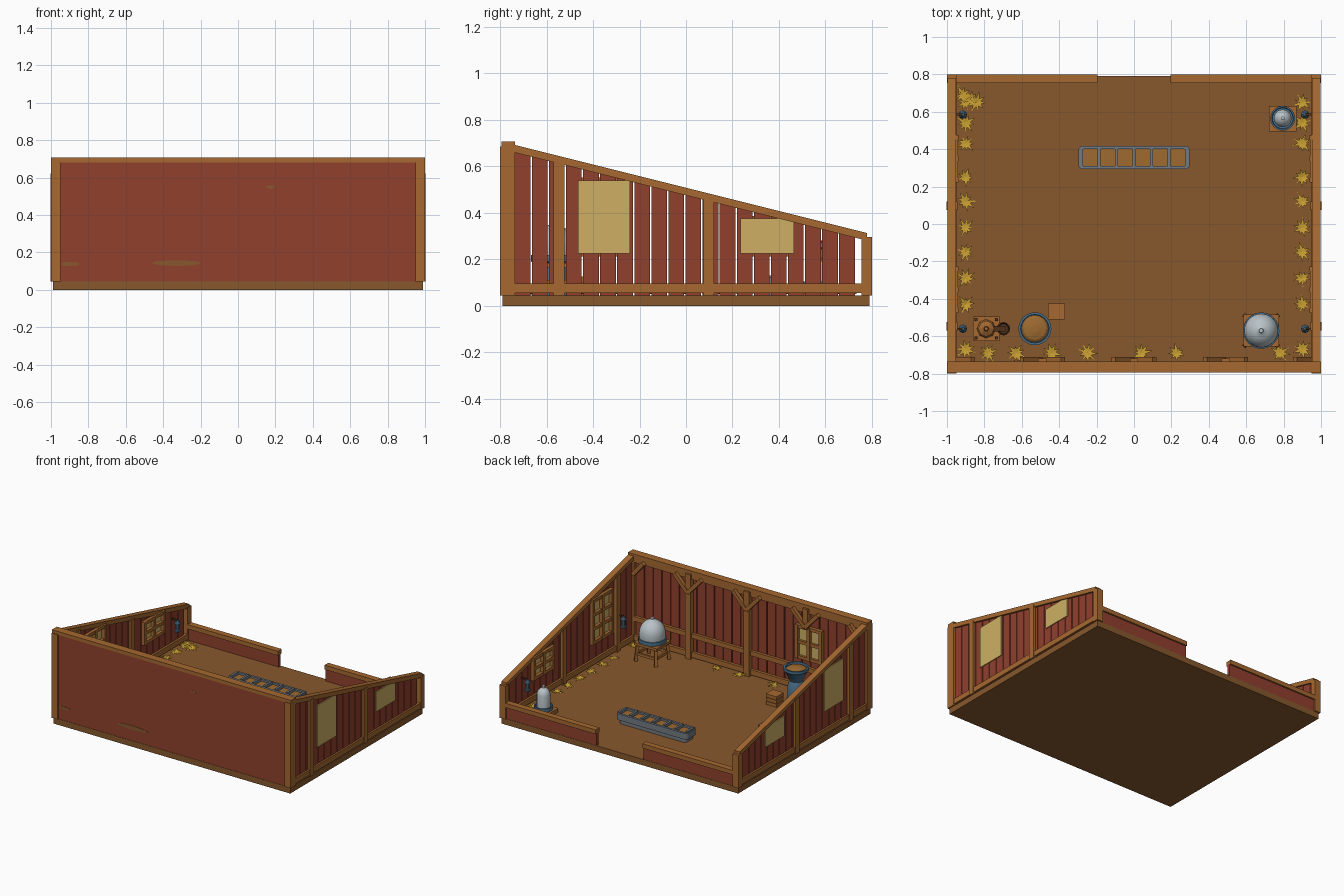
import bpy, bmesh, math, random
from mathutils import Vector, Matrix

random.seed(4)
if "Cube" in bpy.data.objects:
    bpy.data.objects.remove(bpy.data.objects["Cube"])

COLOURS = {  # sRGB values
    "barn_red": (0.57, 0.25, 0.18), "timber": (0.65, 0.41, 0.19),
    "earth_floor": (0.53, 0.345, 0.175), "window_glow": (0.81, 0.69, 0.39),
    "galvanised": (0.72, 0.76, 0.78), "blue_metal": (0.30, 0.45, 0.55),
    "straw": (0.80, 0.63, 0.20), "dark_brown": (0.33, 0.20, 0.11),
    "feed": (0.62, 0.42, 0.19), "trough_grey": (0.45, 0.48, 0.51)}


def make_material(name, srgb):
    m = bpy.data.materials.new(name)
    m.use_nodes = True
    col = [((c + 0.055) / 1.055) ** 2.4 for c in srgb] + [1]
    m.diffuse_color = col
    m.node_tree.nodes["Principled BSDF"].inputs["Base Color"].default_value = col
    return m


MATS = {n: make_material(n, c) for n, c in COLOURS.items()}
PARTS = {}


def mesh(name, mat):
    return PARTS.setdefault((name, mat), bmesh.new())


def prism(name, mat, pts, axis, lo, hi):
    """Extrude a 2D outline along an axis."""
    bm = mesh(name, mat)
    place = {"x": lambda p, a: (a, p[0], p[1]), "y": lambda p, a: (p[0], a, p[1]),
             "z": lambda p, a: (p[0], p[1], a)}[axis]
    ends = [[bm.verts.new(place(p, a)) for p in pts] for a in (lo, hi)]
    bm.faces.new(ends[0][::-1])
    bm.faces.new(ends[1])
    for i in range(len(pts)):
        j = (i + 1) % len(pts)
        bm.faces.new((ends[0][i], ends[0][j], ends[1][j], ends[1][i]))


def box(name, mat, x0, x1, y0, y1, z0, z1):
    prism(name, mat, [(x0, y0), (x1, y0), (x1, y1), (x0, y1)], "z", z0, z1)


def lathe(name, mat, x, y, profile, sides=24):
    """Revolve (radius, height) points about a vertical axis."""
    bm = mesh(name, mat)
    rings = [[bm.verts.new((x + r * math.cos(math.tau * i / sides),
                            y + r * math.sin(math.tau * i / sides), z))
              for i in range(sides)] for r, z in profile]
    bm.faces.new(rings[0][::-1])
    bm.faces.new(rings[-1])
    for a, b in zip(rings, rings[1:]):
        for i in range(sides):
            j = (i + 1) % sides
            bm.faces.new((a[i], a[j], b[j], b[i]))


def bar(name, mat, p, q, w, d):
    """Square timber running between two points."""
    p, q = Vector(p), Vector(q)
    rot = (q - p).to_track_quat("Z", "Y").to_matrix().to_4x4()
    size = Matrix.Diagonal((w, d, (q - p).length, 1))
    bmesh.ops.create_cube(mesh(name, mat), size=1,
                          matrix=Matrix.Translation((p + q) / 2) @ rot @ size)


def roof(y):  # underside of the sloping side beam
    return 0.475 - 0.25 * y


# Floor slab
FLOOR = 0.045
box("floor_slab", "earth_floor", -0.99, 0.99, -0.79, 0.79, 0, FLOOR)

# Side walls
WINDOWS = [(-0.465, -0.24, 0.225, 0.54), (0.235, 0.465, 0.225, 0.375)]
PITCH, GAP = 0.0735, 0.003
for s, side in ((1, "left"), (-1, "right")):
    def sbox(part, mat, x0, x1, *rest):
        box(f"{side}_{part}", mat, *sorted((s * x0, s * x1)), *rest)

    # Planks, split around the window openings
    seams = [-0.74 + PITCH * k for k in range(21)]
    edges = sorted(seams + [w for win in WINDOWS for w in win[:2]])
    for a, b in zip(edges, edges[1:]):
        y0 = a + (GAP if a in seams else 0)
        y1 = b - (GAP if b in seams else 0)
        if y1 - y0 < 0.002:
            continue
        spans = [(FLOOR, None)]
        for w in WINDOWS:
            if w[0] <= (a + b) / 2 <= w[1]:
                spans = [(FLOOR, w[2]), (w[3], None)]
        for lo, hi in spans:
            t0, t1 = (hi, hi) if hi else (roof(y0) + 0.01, roof(y1) + 0.01)
            if t0 > lo and t1 > lo:
                prism(f"{side}_planks", "barn_red", [(y0, lo), (y1, lo), (y1, t1), (y0, t0)],
                      "x", s * 0.965, s * 0.983)
    # Sloping top beam, corner posts, studs and rails
    prism(f"{side}_top_beam", "timber",
          [(y, roof(y) + h) for y, h in ((-0.74, 0), (0.78, 0), (0.78, 0.033), (-0.74, 0.033))],
          "x", s * 0.953, s * 0.998)
    sbox("front_post", "timber", 0.95, 1.0, -0.80, -0.735, FLOOR, 0.685)
    sbox("back_post", "timber", 0.95, 1.0, 0.755, 0.80, FLOOR, 0.295)
    for y in (-0.547, 0.098):
        sbox("studs", "timber", 0.945, 1.002, y - 0.023, y + 0.023, FLOOR, roof(y) + 0.01)
    sbox("lower_rail", "timber", 0.95, 0.996, -0.735, 0.755, 0.055, 0.095)
    # Windows with an inner frame and glazing bars
    for y0, y1, z0, z1 in WINDOWS:
        sbox("window_panes", "window_glow", 0.963, 0.99, y0, y1, z0, z1)
        e = 0.012
        for y in (y0, (y0 + y1) / 2, y1):
            sbox("window_frames", "timber", 0.937, 0.963, y - e, y + e, z0 - e, z1 + e)
        rows = 3 if z1 > 0.5 else 2
        for k in range(rows + 1):
            z = z0 + (z1 - z0) * k / rows
            sbox("window_frames", "timber", 0.94, 0.963, y0, y1, z - e, z + e)
    # Wall lanterns
    for y, z in ((0.585, 0.19), (-0.56, 0.23)):
        x = s * 0.915
        lathe("lanterns", "blue_metal", x, y,
              [(0.02, z), (0.02, z + 0.012), (0.013, z + 0.015), (0.013, z + 0.055),
               (0.023, z + 0.06), (0.008, z + 0.085)], 8)
        bar("lantern_brackets", "dark_brown", (x, y, z + 0.085), (s * 0.965, y, z + 0.085), 0.01, 0.01)

# Front wall: solid outer panel with planks and framing inside
box("front_panel", "barn_red", -0.96, 0.96, -0.788, -0.772, FLOOR, 0.69)
for k in range(26):
    x = -0.95 + 0.0731 * k
    box("front_inner_planks", "barn_red", x + GAP, x + 0.0731 - GAP, -0.772, -0.758, FLOOR, 0.68)
box("front_top_beam", "timber", -1, 1, -0.795, -0.735, 0.682, 0.708)
box("front_rails", "timber", -0.95, 0.95, -0.76, -0.737, 0.20, 0.235)
box("front_rails", "timber", -0.95, 0.95, -0.76, -0.737, 0.055, 0.095)
box("front_rails", "timber", -0.95, 0.95, -0.76, -0.737, 0.645, 0.684)
for x, foot in ((-0.49, 0.53), (0, FLOOR), (0.49, FLOOR)):
    box("front_studs", "timber", x - 0.022, x + 0.022, -0.76, -0.72, foot, 0.684)
    for d in (-1, 1):
        bar("front_braces", "timber", (x, -0.725, 0.545), (x + d * 0.11, -0.725, 0.665), 0.03, 0.028)
for d in (-1, 1):
    bar("front_braces", "timber", (d * 0.95, -0.725, 0.56), (d * 0.86, -0.725, 0.665), 0.03, 0.028)
# Interior window in the front wall
box("front_window_pane", "window_glow", -0.61, -0.41, -0.758, -0.75, 0.30, 0.53)
for k in range(3):
    x, z = -0.61 + 0.1 * k, 0.30 + 0.115 * k
    box("front_window_frame", "timber", x - 0.012, x + 0.012, -0.758, -0.73, 0.288, 0.542)
    box("front_window_frame", "timber", -0.61, -0.41, -0.758, -0.733, z - 0.012, z + 0.012)
# Dull patches on the outer panel
for x, z, w, h in ((-0.33, 0.143, 0.13, 0.015), (-0.9, 0.138, 0.05, 0.012), (0.175, 0.55, 0.025, 0.008)):
    prism("wall_patches", "earth_floor", [(x + w * math.cos(math.tau * i / 14), z + h * math.sin(math.tau * i / 14))
                                          for i in range(14)], "y", -0.79, -0.786)

# Low back wall with a doorway gap
for x0, x1 in ((-0.96, -0.195), (0.195, 0.96)):
    box("back_panel", "barn_red", x0, x1, 0.765, 0.788, FLOOR, 0.14)
    box("back_cap_rail", "timber", x0, x1, 0.755, 0.80, 0.135, 0.168)


# Feed trough with rounded rim
def capsule(hx, hy, r):
    return [(sx * (hx - r) + r * math.cos(a), 0.355 + sy * (hy - r) + r * math.sin(a))
            for sx, sy, q in ((1, 1, 0), (-1, 1, 1), (-1, -1, 2), (1, -1, 3))
            for a in [math.pi / 2 * (q + k / 4) for k in range(5)]]


prism("trough_base", "trough_grey", capsule(0.28, 0.05, 0.02), "z", FLOOR, 0.09)
prism("trough_feed", "feed", capsule(0.28, 0.045, 0.01), "z", 0.09, 0.108)
outer, inner = capsule(0.298, 0.062, 0.025), capsule(0.28, 0.045, 0.012)
for i in range(len(outer)):
    j = (i + 1) % len(outer)
    prism("trough_rim", "trough_grey", [outer[i], outer[j], inner[j], inner[i]], "z", 0.075, 0.122)
for k in range(7):
    x = -0.282 + 0.094 * k
    box("trough_dividers", "trough_grey", x - 0.008, x + 0.008, 0.31, 0.40, 0.09, 0.13)

# Small drinker on a wooden block
box("small_drinker_block", "timber", 0.722, 0.868, 0.495, 0.63, FLOOR, 0.075)
lathe("small_drinker_tray", "blue_metal", 0.795, 0.565,
      [(0.055, 0.075), (0.066, 0.08), (0.066, 0.105), (0.058, 0.105), (0.055, 0.09)])
lathe("small_drinker_tank", "galvanised", 0.795, 0.565,
      [(0.047, 0.09), (0.047, 0.19), (0.04, 0.215), (0.022, 0.233), (0.01, 0.238), (0.01, 0.255), (0.004, 0.258)])

# Large domed drinker on a stand
cx, cy = 0.68, -0.57
box("large_drinker_top", "timber", cx - 0.095, cx + 0.095, cy - 0.085, cy + 0.085, 0.165, 0.185)
for dx in (-1, 1):
    for dy in (-1, 1):
        bar("large_drinker_legs", "timber", (cx + dx * 0.085, cy + dy * 0.078, FLOOR),
            (cx + dx * 0.075, cy + dy * 0.068, 0.17), 0.022, 0.022)
    box("large_drinker_braces", "timber", cx - 0.08, cx + 0.08, cy + dx * 0.074 - 0.007, cy + dx * 0.074 + 0.007, 0.09, 0.11)
    box("large_drinker_braces", "timber", cx + dx * 0.08 - 0.007, cx + dx * 0.08 + 0.007, cy - 0.07, cy + 0.07, 0.09, 0.11)
lathe("large_drinker_tray", "blue_metal", cx, cy,
      [(0.08, 0.185), (0.097, 0.19), (0.097, 0.218), (0.09, 0.218), (0.085, 0.2)], 32)
lathe("large_drinker_dome", "galvanised", cx, cy,
      [(0.088, 0.2), (0.091, 0.23)] + [(0.091 * math.cos(a), 0.25 + 0.1 * math.sin(a))
                                       for a in [k * 0.19 for k in range(8)]]
      + [(0.012, 0.355), (0.011, 0.366)], 32)

# Funnel feeder and crate
cx, cy = -0.53, -0.56
lathe("feeder_body", "blue_metal", cx, cy,
      [(0.075, FLOOR), (0.075, 0.07), (0.06, 0.08), (0.06, 0.18), (0.045, 0.22), (0.08, 0.295),
       (0.088, 0.3), (0.088, 0.32), (0.076, 0.32), (0.074, 0.305)])
lathe("feeder_grain", "feed", cx, cy, [(0.075, 0.303), (0.06, 0.314), (0.02, 0.322)], 16)
for k in range(3):
    z = FLOOR + 0.028 * k
    box("crate_slats", "timber", -0.46, -0.37, -0.51, -0.425, z, z + 0.024)
box("crate_core", "dark_brown", -0.455, -0.375, -0.505, -0.43, FLOOR, 0.122)

# Hand pump on a bolted base
cx, cy = -0.79, -0.56
box("pump_base", "timber", cx - 0.07, cx + 0.07, cy - 0.065, cy + 0.065, FLOOR, 0.07)
for dx in (-1, 1):
    for dy in (-1, 1):
        lathe("pump_bolts", "dark_brown", cx + dx * 0.055, cy + dy * 0.05, [(0.009, 0.07), (0.008, 0.08)], 8)
lathe("pump_column", "timber", cx, cy, [(0.05, 0.07), (0.045, 0.09), (0.035, 0.1), (0.032, 0.22),
                                        (0.043, 0.225), (0.043, 0.245), (0.014, 0.26), (0.01, 0.29)], 8)
bar("pump_spout", "dark_brown", (cx, cy, 0.2), (cx + 0.1, cy, 0.18), 0.03, 0.03)
lathe("pump_bucket", "dark_brown", cx + 0.092, cy, [(0.025, FLOOR), (0.036, 0.11), (0.03, 0.11), (0.026, 0.08)], 12)

# Straw tufts along the walls
tufts = [(s * 0.9, y) for s in (-1, 1) for y in
         (0.65, 0.54, 0.43, 0.25, 0.12, -0.02, -0.15, -0.29, -0.43, -0.67)]
tufts += [(x, -0.69) for x in (-0.78, -0.63, -0.44, -0.25, 0.04, 0.23, 0.78)]
tufts += [(-0.87, 0.67), (-0.84, 0.65), (-0.92, 0.69)]
bm = mesh("straw_tufts", "straw")
for x, y in tufts:
    turn = random.random() * math.tau
    for k in range(9):
        a, r = turn + math.tau * k / 9, random.uniform(0.035, 0.06)
        tip = Vector((min(max(x + r * math.cos(a), -0.945), 0.945), y + r * math.sin(a),
                      FLOOR + random.uniform(0.004, 0.02)))
        w = Vector((-math.sin(a), math.cos(a), 0)) * 0.009
        root = Vector((x, y, FLOOR + 0.006))
        mid = root.lerp(tip, 0.4) + Vector((0, 0, 0.008))
        bm.faces.new([bm.verts.new(v) for v in (root, mid - w, tip, mid + w)])

# Turn each part into an object
for (name, mat), bm in PARTS.items():
    bmesh.ops.recalc_face_normals(bm, faces=bm.faces)
    me = bpy.data.meshes.new(name)
    bm.to_mesh(me)
    bm.free()
    me.materials.append(MATS[mat])
    ob = bpy.data.objects.new(name, me)
    bpy.context.collection.objects.link(ob)
    if name.endswith(("dome", "tank", "tray", "feeder_body")):
        bpy.ops.object.select_all(action="DESELECT")
        ob.select_set(True)
        bpy.context.view_layer.objects.active = ob
        bpy.ops.object.shade_smooth_by_angle(angle=math.radians(40))
